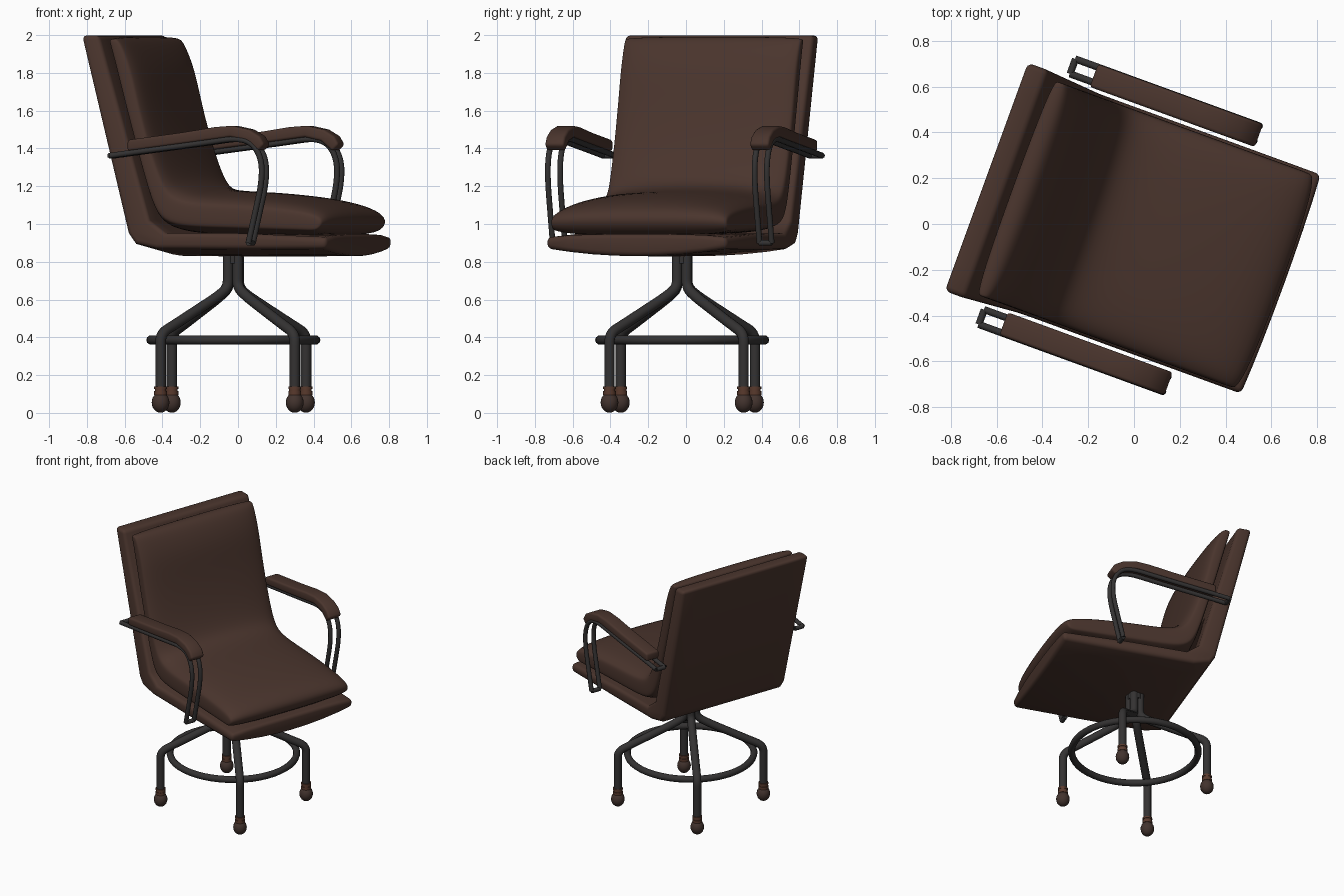
import bpy, bmesh, math
from mathutils import Matrix, Vector

if "Cube" in bpy.data.objects:
    bpy.data.objects.remove(bpy.data.objects["Cube"])

C = Vector((-0.025, -0.02, 0))
# swivelled seat frame: u forward, v to the left
SWIVEL = Matrix.Translation(C) @ Matrix.Rotation(math.radians(-20), 4, 'Z')


def material(name, col):
    m = bpy.data.materials.new(name)
    m.diffuse_color = (*col, 1)
    m.use_nodes = True
    m.node_tree.nodes["Principled BSDF"].inputs["Base Color"].default_value = m.diffuse_color
    return m


LEATHER = material("brown_leather", (0.068, 0.035, 0.026))
METAL = material("dark_metal", (0.034, 0.032, 0.032))
CASTER = material("caster_brown", (0.055, 0.033, 0.027))
COPPER = material("collar_copper", (0.10, 0.042, 0.026))


def finish(bm, name, mat, angle=40):
    bmesh.ops.recalc_face_normals(bm, faces=bm.faces)
    me = bpy.data.meshes.new(name)
    bm.to_mesh(me)
    bm.free()
    me.materials.append(mat)
    ob = bpy.data.objects.new(name, me)
    bpy.context.collection.objects.link(ob)
    bpy.ops.object.select_all(action='DESELECT')
    ob.select_set(True)
    bpy.context.view_layer.objects.active = ob
    bpy.ops.object.shade_smooth_by_angle(angle=math.radians(angle))
    return ob


def loft(rings, strip_caps=False):
    bm = bmesh.new()
    vs = [[bm.verts.new(SWIVEL @ Vector(p)) for p in r] for r in rings]
    n = len(vs[0])
    for a, b in zip(vs, vs[1:]):
        for i in range(n):
            j = (i + 1) % n
            bm.faces.new((a[i], a[j], b[j], b[i]))
    for r in (vs[0], vs[-1]):
        if strip_caps:
            for i in range(n // 2 - 1):
                bm.faces.new((r[i], r[i + 1], r[n - 2 - i], r[n - 1 - i]))
        else:
            bm.faces.new(r)
    return bm


def bevel_sharp(bm, width, seg, limit):
    bmesh.ops.recalc_face_normals(bm, faces=bm.faces)
    edges = [e for e in bm.edges if e.calc_face_angle(0) > math.radians(limit)]
    bmesh.ops.bevel(bm, geom=edges, offset=width, segments=seg, profile=0.5, affect='EDGES')


def tubes(name, paths, radius, mat, cyclic=False):
    cu = bpy.data.curves.new(name, 'CURVE')
    cu.dimensions = '3D'
    cu.bevel_depth = radius
    cu.bevel_resolution = 3
    cu.use_fill_caps = True
    for pts in paths:
        sp = cu.splines.new('POLY' if cyclic or len(pts) == 2 else 'NURBS')
        sp.points.add(len(pts) - 1)
        for q, p in zip(sp.points, pts):
            q.co = (*p, 1)
        sp.use_cyclic_u = cyclic
        if sp.type == 'NURBS':
            sp.order_u = 3
            sp.use_endpoint_u = True
            sp.resolution_u = 5
    cu.materials.append(mat)
    ob = bpy.data.objects.new(name, cu)
    bpy.context.collection.objects.link(ob)
    return ob


# seat shell: L-shaped slab with a shallow crowned underside
outline = [(-.665, 1.998), (-.41, .95), (-.37, .895), (-.25, .870), (.2, .868), (.705, .870),
           (.712, .928), (.2, .95), (-.20, .952), (-.29, 1.02), (-.565, 1.998)]
rings = []
for k in range(9):
    t = -1 + k / 4
    ring = []
    for i, (u, z) in enumerate(outline):
        half = .509 + .022 * max(0, z - 1)
        drop = .04 * (1 - t * t) if 3 <= i <= 5 else 0
        bulge = .012 * (1 - t * t) if i in (5, 6) else 0
        lift = .018 * (1 - t ** 4) if i == 6 else 0
        ring.append((u + bulge, t * half, z - drop + lift))
    rings.append(ring)
bm = loft(rings)
bevel_sharp(bm, .024, 3, 50)
finish(bm, "seat_shell", LEATHER)

# cushion: lower/upper point pairs from the front nose to the top of the back
pairs = [((.67, .945), (.735, 1.03)), ((.58, .935), (.655, 1.11)), ((.35, .935), (.43, 1.15)),
         ((.1, .94), (.18, 1.17)), ((-.1, .945), (.02, 1.175)), ((-.24, .97), (-.13, 1.195)),
         ((-.30, 1.08), (-.195, 1.27)), ((-.375, 1.35), (-.26, 1.43)), ((-.445, 1.6), (-.32, 1.65)),
         ((-.50, 1.8), (-.355, 1.83)), ((-.535, 1.95), (-.42, 1.96)), ((-.54, 1.985), (-.47, 1.998))]
rings = []
for k in range(15):
    a = math.pi * (k / 14 - .5)
    v, s = .498 * math.sin(a), max(.42, max(0, math.cos(a)) ** .4)
    low, up = [], []
    for b, t in pairs:
        b, t = Vector(b), Vector(t)
        mid = b.lerp(t, .38)
        low.append(mid.lerp(b, s))
        up.append(mid.lerp(t, s))
    for side in (low, up):
        side[0] = side[0].lerp(side[1], (1 - s) * .6)
        side[-1] = side[-1].lerp(side[-2], (1 - s) * .6)
    rings.append([(p.x, v, p.y) for p in low + up[::-1]])
cushion = finish(loft(rings, True), "seat_cushion", LEATHER, 180)
sub = cushion.modifiers.new("smooth", 'SUBSURF')
sub.levels = sub.render_levels = 2

# armrests: twin-tube frame and a padded top on each side
arm = [(-.47, 1.362), (-.27, 1.388), (.08, 1.432), (.24, 1.455), (.335, 1.43), (.385, 1.34),
       (.385, 1.22), (.35, 1.07), (.31, .90)]
pad = [(-.37, 1.385), (-.06, 1.425), (.11, 1.447), (.21, 1.46), (.30, 1.44), (.365, 1.385),
       (.402, 1.42), (.375, 1.465), (.315, 1.50), (.22, 1.52), (.12, 1.513), (-.06, 1.485), (-.37, 1.445)]
for side, word in ((1, "left"), (-1, "right")):
    paths = [[SWIVEL @ Vector((u, side * v, z)) for u, z in arm] for v in (.548, .617)]
    for end in (0, -1):
        paths.append([paths[0][end], paths[1][end]])
    tubes(word + "_arm_frame", paths, .0155, METAL)
    bm = loft([[(u, side * v, z) for u, z in pad] for v in (.524, .63)])
    bevel_sharp(bm, .014, 3, 60)
    finish(bm, word + "_arm_pad", LEATHER)

# foot ring
tubes("foot_ring", [[C + Vector((.437 * math.cos(i * math.pi / 24), .437 * math.sin(i * math.pi / 24), .386))
                     for i in range(48)]], .024, METAL, True)

# hub under the seat
bm = bmesh.new()
bmesh.ops.create_cone(bm, cap_ends=True, segments=24, radius1=.05, radius2=.05, depth=.06,
                      matrix=Matrix.Translation(C + Vector((0, 0, .82))))
finish(bm, "swivel_hub", METAL)

# four bent legs with collars and ball feet
leg = [(.036, .86), (.036, .74), (.036, .665), (.10, .62), (.26, .54), (.41, .465),
       (.504, .42), (.504, .33), (.504, .22), (.504, .10)]
for k in range(4):
    a = math.radians(40.2 + 90 * k)
    d = Vector((math.cos(a), math.sin(a), 0))
    tubes(f"leg_{k + 1}", [[C + d * r + Vector((0, 0, z)) for r, z in leg]], .028, METAL)
    foot = C + d * .504
    bm = bmesh.new()
    bmesh.ops.create_uvsphere(bm, u_segments=20, v_segments=12, radius=.047,
                              matrix=Matrix.Translation(foot + Vector((0, 0, .055)))
                              @ Matrix.Diagonal((1, 1, 1.15, 1)))
    finish(bm, f"ball_foot_{k + 1}", CASTER)
    bm = bmesh.new()
    for r, z, h in ((.034, .105, .02), (.030, .12, .03), (.034, .133, .014)):
        bmesh.ops.create_cone(bm, cap_ends=True, segments=20, radius1=r, radius2=r, depth=h,
                              matrix=Matrix.Translation(foot + Vector((0, 0, z))))
    finish(bm, f"foot_collar_{k + 1}", COPPER)
